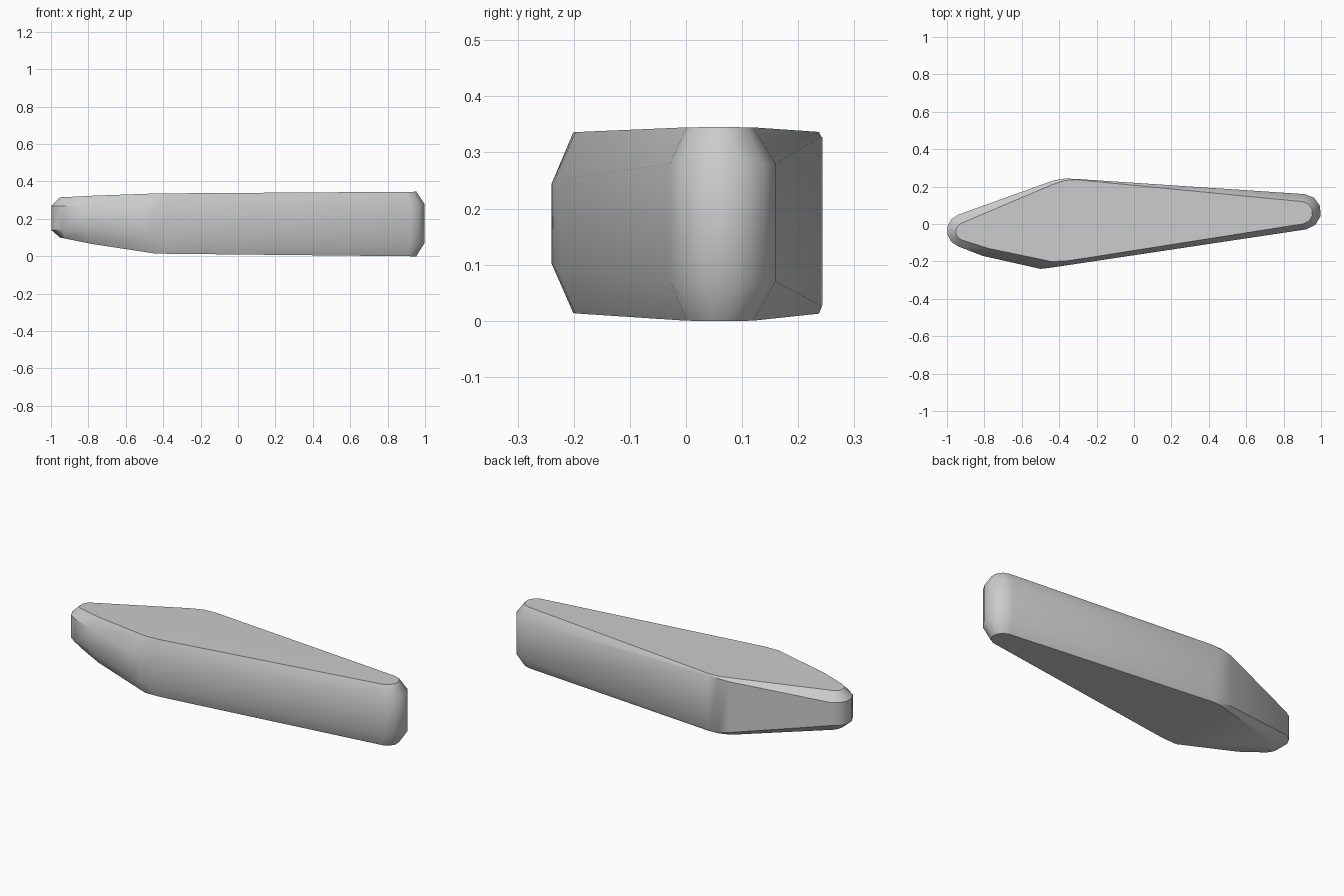
import bpy, bmesh, math

cube = bpy.data.objects.get("Cube")
if cube:
    bpy.data.objects.remove(cube, do_unlink=True)

grey = bpy.data.materials.new("stone grey")
grey.use_nodes = True
colour = (0.6, 0.6, 0.6, 1)
grey.diffuse_color = colour
grey.node_tree.nodes["Principled BSDF"].inputs["Base Color"].default_value = colour


def arc(centre, radius, start, end, steps):
    """Points along a rounded end of the outline."""
    angles = [math.radians(start + (end - start) * i / (steps - 1)) for i in range(steps)]
    return [(centre[0] + radius * math.cos(a), centre[1] + radius * math.sin(a)) for a in angles]


def lerp(a, b, t):
    return a + (b - a) * max(0, min(1, t))


def top_height(x):
    return lerp(0.315, 0.335, (x + 0.95) / 0.4) + lerp(0, 0.01, (x + 0.55) / 1.5)


def bottom_height(x):
    return lerp(0.1, 0.015, (x + 0.95) / 0.42) - lerp(0, 0.015, (x + 0.53) / 1.45)


# Outline, anticlockwise: (side point, cap point, side bottom, side top)
outline = []


def add_end(side, cap, low, high):
    outline.extend((s, c, low, high) for s, c in zip(side, cap))


add_end(arc((0.905, 0.065), 0.095, -80, 85, 6), arc((0.895, 0.06), 0.06, -80, 85, 6), 0.07, 0.28)
outline += [
    ((-0.31, 0.241), (-0.31, 0.237), 0.026, 0.328),
    ((-0.37, 0.243), (-0.37, 0.233), 0.028, 0.327),
    ((-0.43, 0.233), (-0.43, 0.213), 0.034, 0.322),
]
back_corner = len(outline) - 1
add_end(arc((-0.91, -0.035), 0.09, 110, 250, 6), arc((-0.905, -0.04), 0.048, 110, 250, 6), 0.14, 0.27)
outline.append(((-0.81, -0.17), (-0.78, -0.13), 0.14, 0.27))
front_corner = len(outline)
outline += [
    ((-0.5, -0.24), (-0.44, -0.201), 0.103, 0.243),
    ((-0.45, -0.234), (-0.36, -0.197), 0.095, 0.248),
    ((-0.38, -0.224), (-0.25, -0.181), 0.09, 0.252),
]

# Stack four rings and bridge them into side and bevel bands
bm = bmesh.new()
rings = [[], [], [], []]
for side, cap, low, high in outline:
    heights = (bottom_height(cap[0]), low, high, top_height(cap[0]))
    for ring, (x, y), z in zip(rings, (cap, side, side, cap), heights):
        ring.append(bm.verts.new((x, y, z)))
count = len(outline)
for lower, upper in zip(rings, rings[1:]):
    for i in range(count):
        j = (i + 1) % count
        bm.faces.new((lower[i], lower[j], upper[j], upper[i]))

# Each cap is folded across its widest part
long_part = list(range(front_corner, count)) + list(range(back_corner + 1))
short_part = list(range(back_corner, front_corner + 1))
for ring in (rings[0], rings[-1]):
    for part in (long_part, short_part):
        bm.faces.new([ring[i] for i in part])
bmesh.ops.recalc_face_normals(bm, faces=bm.faces)

mesh = bpy.data.meshes.new("stone_slab")
bm.to_mesh(mesh)
bm.free()
mesh.materials.append(grey)
slab = bpy.data.objects.new("stone_slab", mesh)
bpy.context.collection.objects.link(slab)
bpy.ops.object.select_all(action="DESELECT")
slab.select_set(True)
bpy.context.view_layer.objects.active = slab
bpy.ops.object.shade_smooth_by_angle(angle=math.radians(38))
